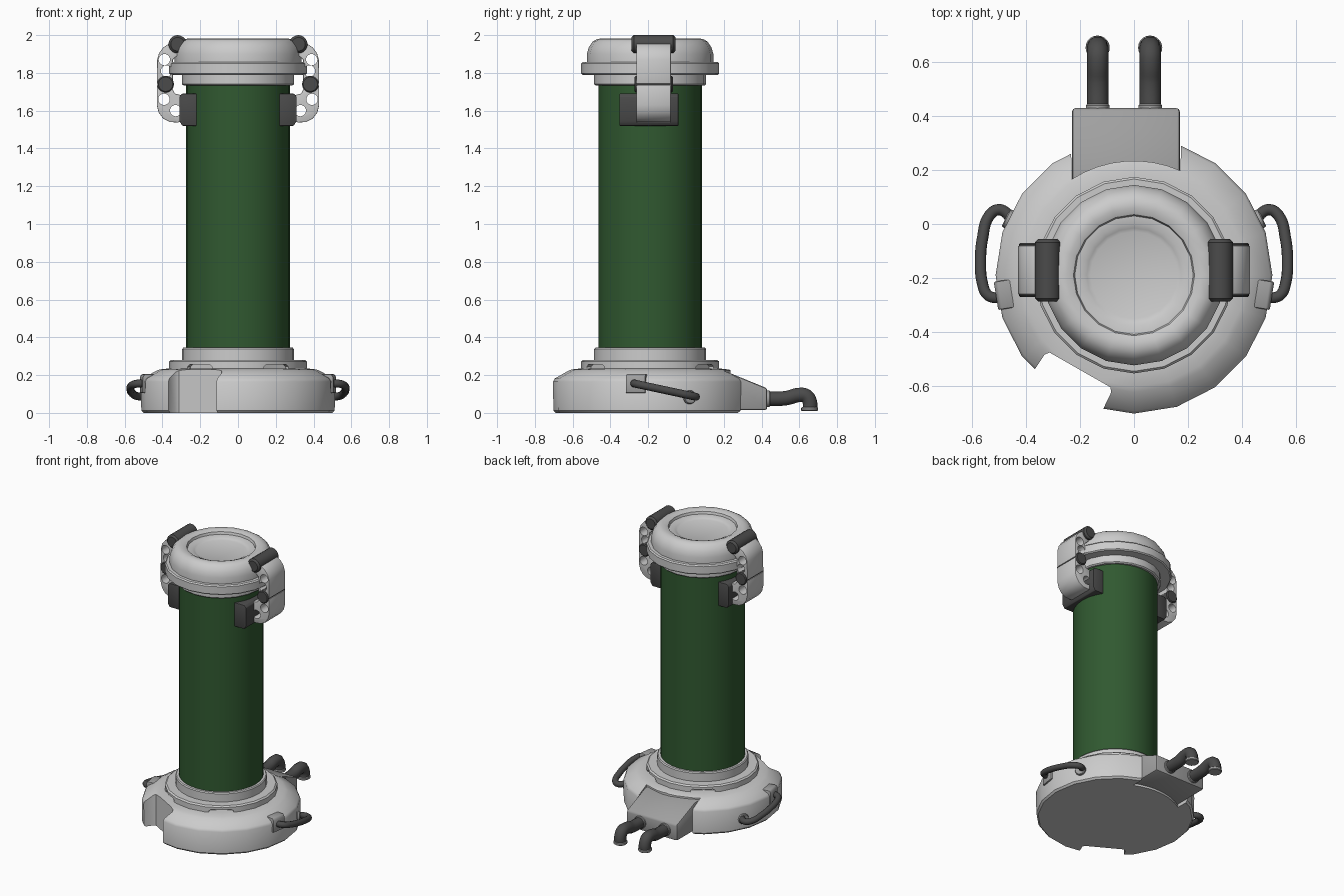
import bpy, bmesh
from math import sin, cos, pi, radians
from mathutils import Matrix, Vector

if "Cube" in bpy.data.objects:
    bpy.data.objects.remove(bpy.data.objects["Cube"])

CY = -0.19                                   # y of the tank axis
AXIS = Matrix.Translation((0, CY, 0))


def material(name, rgb):
    m = bpy.data.materials.new(name)
    m.diffuse_color = (*rgb, 1)
    m.use_nodes = True
    m.node_tree.nodes["Principled BSDF"].inputs["Base Color"].default_value = m.diffuse_color
    return m


GREEN = material("green_glass", (0.03, 0.1, 0.03))
DARK = material("dark_rubber", (0.07, 0.07, 0.07))
MID = material("mid_grey", (0.35, 0.35, 0.35))


def select(ob):
    bpy.ops.object.select_all(action='DESELECT')
    ob.select_set(True)
    bpy.context.view_layer.objects.active = ob


def smooth(ob, angle=35):
    select(ob)
    bpy.ops.object.shade_smooth_by_angle(angle=radians(angle))


def finish(bm, name, mat=None, bevel=0, do_smooth=True):
    bmesh.ops.remove_doubles(bm, verts=bm.verts, dist=1e-5)
    bmesh.ops.recalc_face_normals(bm, faces=bm.faces)
    me = bpy.data.meshes.new(name)
    bm.to_mesh(me)
    bm.free()
    ob = bpy.data.objects.new(name, me)
    bpy.context.collection.objects.link(ob)
    if mat:
        me.materials.append(mat)
    if bevel:
        b = ob.modifiers.new("bevel", 'BEVEL')
        b.width, b.segments, b.limit_method = bevel, 2, 'ANGLE'
        b.angle_limit = radians(40)
        select(ob)
        bpy.ops.object.modifier_apply(modifier="bevel")
    if do_smooth:
        smooth(ob)
    return ob


def lathe(name, profile, sides=20, mat=None, matrix=AXIS):
    bm = bmesh.new()
    rings = []
    for k in range(sides):
        a = 2 * pi * k / sides - pi / 2
        rings.append([bm.verts.new(matrix @ Vector((r * cos(a), r * sin(a), z))) for r, z in profile])
    for k in range(sides):
        p, q = rings[k], rings[(k + 1) % sides]
        for j in range(len(profile) - 1):
            bm.faces.new((p[j], q[j], q[j + 1], p[j + 1]))
    return finish(bm, name, mat)


def rod(name, start, direction, length, r, mat=None, bevel=0.006, sides=20):
    rot = Vector(direction).to_track_quat('Z', 'Y').to_matrix().to_4x4()
    prof = [(0, 0), (r - bevel, 0), (r, bevel), (r, length - bevel), (r - bevel, length), (0, length)]
    return lathe(name, prof, sides, mat, Matrix.Translation(start) @ rot)


def prism(name, pts, lo, hi, axis, mat=None, bevel=0, matrix=Matrix()):
    """Extrude a 2D outline along axis x (pts=y,z), y (pts=x,z) or z (pts=x,y)."""
    place = {'x': lambda u, v, w: (w, u, v), 'y': lambda u, v, w: (u, w, v),
             'z': lambda u, v, w: (u, v, w)}[axis]
    bm = bmesh.new()
    a = [bm.verts.new(matrix @ Vector(place(u, v, lo))) for u, v in pts]
    b = [bm.verts.new(matrix @ Vector(place(u, v, hi))) for u, v in pts]
    bm.faces.new(a)
    bm.faces.new(b)
    for i in range(len(pts)):
        j = (i + 1) % len(pts)
        bm.faces.new((a[i], a[j], b[j], b[i]))
    return finish(bm, name, mat, bevel)


def cut(ob, cutter):
    m = ob.modifiers.new("cut", 'BOOLEAN')
    m.operation, m.solver, m.object = 'DIFFERENCE', 'EXACT', cutter
    select(ob)
    bpy.ops.object.modifier_apply(modifier="cut")
    bpy.data.objects.remove(cutter)


def tube(name, pts, r, mat):
    cu = bpy.data.curves.new(name, 'CURVE')
    cu.dimensions, cu.bevel_depth, cu.bevel_resolution = '3D', r, 3
    cu.resolution_u, cu.use_fill_caps = 5, True
    sp = cu.splines.new('BEZIER')
    sp.bezier_points.add(len(pts) - 1)
    for bp, p in zip(sp.bezier_points, pts):
        bp.co = p
        bp.handle_left_type = bp.handle_right_type = 'AUTO'
    cu.materials.append(mat)
    ob = bpy.data.objects.new(name, cu)
    bpy.context.collection.objects.link(ob)
    select(ob)
    bpy.ops.object.convert(target='MESH')
    smooth(bpy.context.object, 50)


# Base with a slanted front notch and a rear recess
base = lathe("base", [(0, 0), (0.5, 0), (0.512, 0.012), (0.514, 0.165), (0.505, 0.182), (0.435, 0.222),
                      (0.415, 0.23), (0.36, 0.236), (0, 0.236)])
turn = AXIS @ Matrix.Rotation(radians(-29.7), 4, 'Z')
cut(base, prism("notch_cutter", [(-0.13, -0.405), (0.13, -0.405), (0.142, -0.42), (0.155, -0.6),
                                 (-0.155, -0.6), (-0.142, -0.42)], -0.1, 0.4, 'z', matrix=turn))
arc = [(0.425 * sin(a), CY + 0.425 * cos(a)) for a in [radians(-33 + 57 * i / 8) for i in range(9)]]
cut(base, prism("recess_cutter", arc + [(0.178, 0.5), (-0.238, 0.5)], -0.1, 0.4, 'z'))
smooth(base)

# Stepped rings under the tank, the lower one with slots
ring = lathe("lower_ring", [(0, 0.23), (0.36, 0.23), (0.365, 0.235), (0.365, 0.272), (0.355, 0.281), (0, 0.281)])
for k in (35, 145, 215, 325):
    cut(ring, prism("slot_cutter", [(-0.08, 0.225), (0.08, 0.225), (0.08, 0.245), (0.065, 0.255),
                                    (-0.065, 0.255), (-0.08, 0.245)], -0.5, -0.325, 'y',
                    matrix=AXIS @ Matrix.Rotation(radians(k), 4, 'Z')))
smooth(ring)
lathe("tank_seat", [(0, 0.27), (0.296, 0.27), (0.296, 0.338), (0.29, 0.345), (0, 0.345)], 32)

# Green tank
lathe("tank", [(0, 0.34), (0.274, 0.34), (0.274, 1.74), (0, 1.74)], 32, GREEN)

# Lid: collar, wide ring and rounded dished cap
lathe("lid_collar", [(0, 1.733), (0.288, 1.733), (0.296, 1.74), (0.296, 1.80), (0, 1.80)])
lathe("lid_ring", [(0, 1.79), (0.358, 1.79), (0.365, 1.797), (0.365, 1.85), (0.357, 1.858), (0, 1.858)])
lathe("lid_cap", [(0, 1.85), (0.335, 1.85), (0.335, 1.90), (0.325, 1.935), (0.305, 1.965), (0.28, 1.98),
                  (0.25, 1.982), (0.225, 1.972), (0.22, 1.955), (0.19, 1.953), (0.175, 1.945),
                  (0.162, 1.94), (0, 1.94)])

# Rear connector box with two bent pipes
prism("connector_box", [(0.0, 0.015), (0.43, 0.015), (0.43, 0.13), (0.225, 0.214), (0.0, 0.214)],
      -0.23, 0.17, 'x', MID, 0.012)
for side, x in (("left", -0.135), ("right", 0.06)):
    tube(f"{side}_pipe", [(x, 0.42, 0.075), (x, 0.53, 0.078), (x, 0.60, 0.095), (x, 0.635, 0.09),
                          (x, 0.655, 0.06), (x, 0.656, 0.012)], 0.04, DARK)
    rod(f"{side}_pipe_collar", (x, 0.425, 0.075), (0, 1, 0), 0.02, 0.044, MID, 0.004)
    rod(f"{side}_pipe_end", (x, 0.655, 0.01), (0, 0, 1), 0.02, 0.045, MID, 0.004)

for side, s in (("right", 1), ("left", -1)):
    flip = Matrix.Diagonal((s, 1, 1, 1))

    # Side hose with its socket block
    spin = flip @ Matrix.Translation((0.467, -0.26, 0)) @ Matrix.Rotation(radians(-9), 4, 'Z')
    prism(f"{side}_hose_block", [(-0.055, 0.105), (0.046, 0.105), (0.046, 0.19), (0.036, 0.205), (-0.055, 0.205)],
          -0.053, 0.053, 'y', MID, 0.006, spin)
    path = [(0.455, 0.015), (0.475, 0.042), (0.505, 0.053), (0.538, 0.03), (0.562, -0.05),
            (0.57, -0.14), (0.563, -0.22), (0.545, -0.262), (0.515, -0.274), (0.48, -0.265)]
    tube(f"{side}_hose", [(s * x, y, 0.088 + (0.04 - y) * 0.215) for x, y in path], 0.021, DARK)
    rod(f"{side}_hose_socket", (s * 0.445, 0.008, 0.083), (s * 0.9, 0.43, 0), 0.035, 0.036, MID, 0.004)

    # Dark pad behind the latch
    prism(f"{side}_latch_pad", [(0.2, 1.52), (0.295, 1.52), (0.31, 1.545), (0.31, 1.675), (0.295, 1.69), (0.2, 1.69)],
          -0.353, -0.04, 'y', DARK, 0.004, flip)

    # Upper and lower latch plates with round through holes
    upper = prism(f"{side}_upper_latch", [(0.30, 1.91), (0.32, 1.965), (0.365, 1.955), (0.395, 1.935), (0.418, 1.905),
                                          (0.428, 1.87), (0.43, 1.742), (0.345, 1.742), (0.345, 1.87)],
                  -0.262, -0.08, 'y', None, 0.004, flip)
    lower = prism(f"{side}_lower_latch", [(0.43, 1.734), (0.43, 1.63), (0.42, 1.59), (0.395, 1.557), (0.36, 1.54),
                                          (0.32, 1.537), (0.29, 1.545), (0.29, 1.68), (0.335, 1.69), (0.355, 1.734)],
                  -0.262, -0.08, 'y', None, 0.004, flip)
    for ob, holes in ((upper, [(0.39, 1.87), (0.378, 1.81)]), (lower, [(0.392, 1.66), (0.33, 1.6)])):
        for x, z in holes:
            cut(ob, rod("hole_cutter", (s * x, -0.4, z), (0, 1, 0), 0.5, 0.03))
        smooth(ob)

    # Hinge pin and padded top grip
    rod(f"{side}_latch_pin", (s * 0.383, -0.272, 1.74), (0, 1, 0), 0.202, 0.044, DARK)
    rod(f"{side}_latch_grip", (s * 0.32, -0.288, 1.952), (0, 1, 0), 0.232, 0.048, DARK, 0.012)
